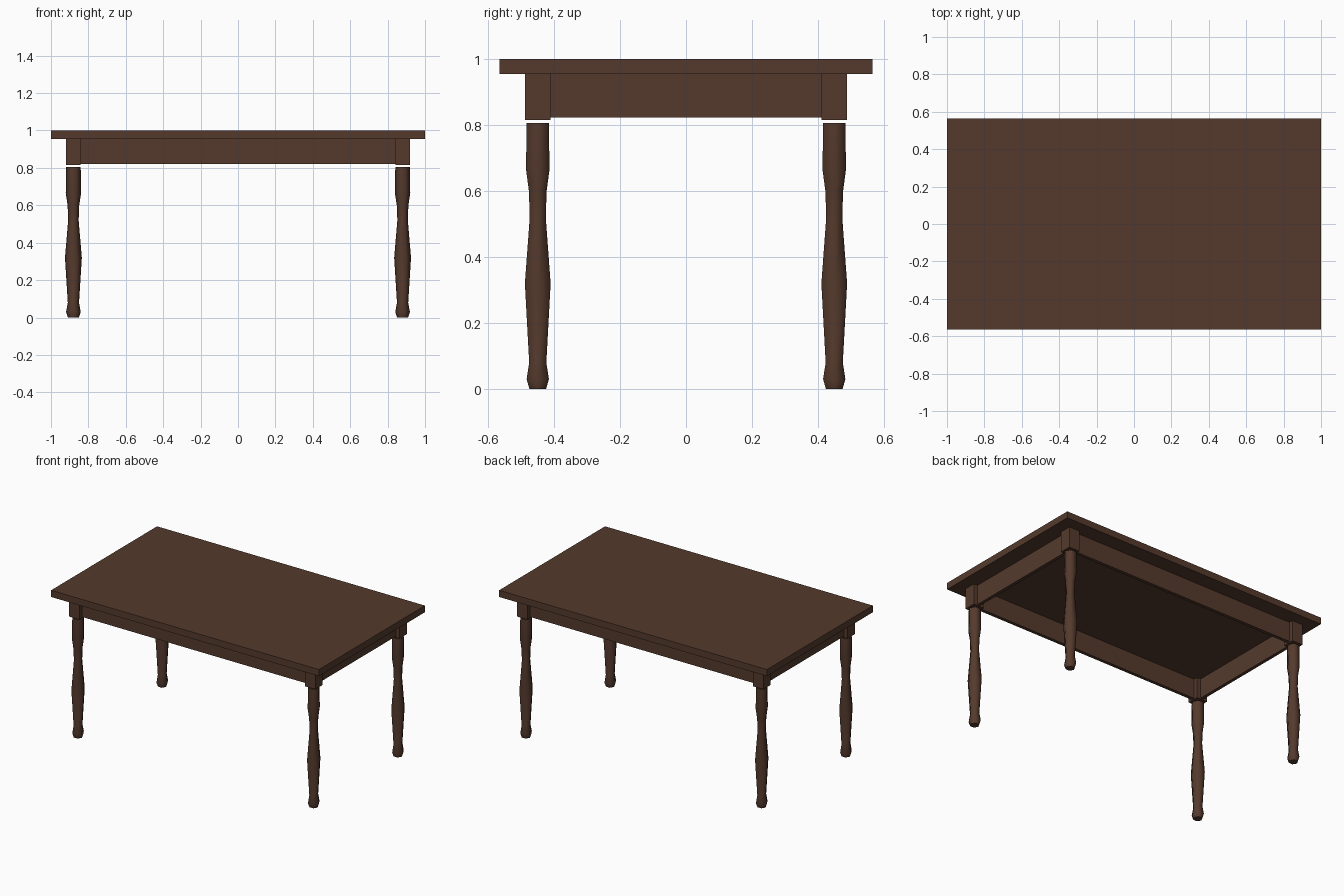
import bpy, bmesh, math

cube = bpy.data.objects.get("Cube")
if cube:
    bpy.data.objects.remove(cube, do_unlink=True)

# Dark wood
wood = bpy.data.materials.new("dark_brown_wood")
wood.use_nodes = True
colour = (0.09, 0.042, 0.026, 1)
wood.diffuse_color = colour
wood.node_tree.nodes["Principled BSDF"].inputs["Base Color"].default_value = colour

LEG_X, LEG_Y = 0.88, 0.449
SIDES = 6
# Turned leg outline: radius, height
LEG_PROFILE = [(0.029, 0), (0.039, 0.03), (0.03, 0.08), (0.045, 0.32),
               (0.028, 0.52), (0.031, 0.6), (0.041, 0.665), (0.039, 0.806)]


def add_object(name, bm, location):
    bmesh.ops.recalc_face_normals(bm, faces=bm.faces)
    mesh = bpy.data.meshes.new(name)
    bm.to_mesh(mesh)
    bm.free()
    mesh.materials.append(wood)
    obj = bpy.data.objects.new(name, mesh)
    obj.location = location
    bpy.context.collection.objects.link(obj)
    return obj


def box(name, size, location):
    bm = bmesh.new()
    bmesh.ops.create_cube(bm, size=1)
    bmesh.ops.scale(bm, vec=size, verts=bm.verts)
    return add_object(name, bm, location)


def turned_leg(name, location):
    bm = bmesh.new()
    rings = []
    for radius, z in LEG_PROFILE:
        angles = [math.tau * i / SIDES for i in range(SIDES)]
        rings.append([bm.verts.new((radius * math.cos(a), radius * math.sin(a), z))
                      for a in angles])
    for low, high in zip(rings, rings[1:]):
        for i in range(SIDES):
            j = (i + 1) % SIDES
            bm.faces.new((low[i], low[j], high[j], high[i]))
    bm.faces.new(rings[0])
    bm.faces.new(rings[-1])
    obj = add_object(name, bm, location)
    bpy.ops.object.select_all(action='DESELECT')
    obj.select_set(True)
    bpy.context.view_layer.objects.active = obj
    bpy.ops.object.shade_smooth_by_angle(angle=math.radians(65))


# Table top
box("table_top", (2, 1.13, 0.045), (0, 0, 0.9775))

# Legs and the square corner blocks above them
for y_name, sy in (("front", -1), ("back", 1)):
    for x_name, sx in (("right", -1), ("left", 1)):
        corner = f"{y_name}_{x_name}"
        x, y = sx * LEG_X, sy * LEG_Y
        turned_leg(f"{corner}_leg", (x, y, 0))
        box(f"{corner}_corner_block", (0.078, 0.078, 0.14), (x, y, 0.885))

# Apron boards between the blocks
for name, s in (("front", -1), ("back", 1)):
    box(f"{name}_apron", (2 * LEG_X - 0.07, 0.022, 0.133), (0, s * LEG_Y, 0.8885))
for name, s in (("right", -1), ("left", 1)):
    box(f"{name}_apron", (0.022, 2 * LEG_Y - 0.07, 0.133), (s * LEG_X, 0, 0.8885))
